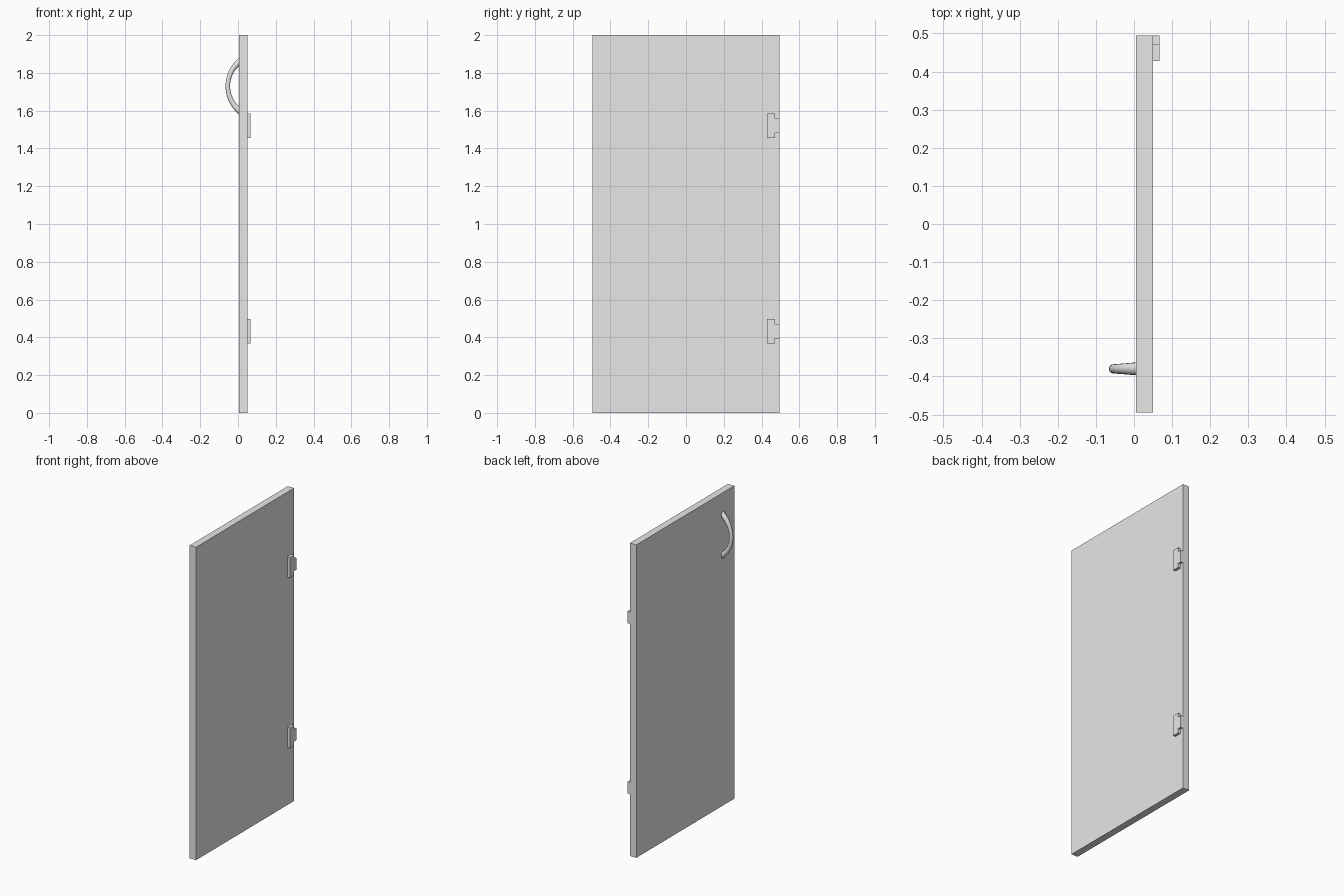
import bpy
import bmesh
from math import asin, cos, sin, pi
from mathutils import Vector

cube = bpy.data.objects.get("Cube")
if cube:
    bpy.data.objects.remove(cube, do_unlink=True)

grey = bpy.data.materials.new("plain grey")
grey.use_nodes = True
grey.diffuse_color = (0.8, 0.8, 0.8, 1)
grey.node_tree.nodes["Principled BSDF"].inputs["Base Color"].default_value = (0.8, 0.8, 0.8, 1)


def add_object(name, bm):
    """Turn a bmesh into a grey object."""
    bmesh.ops.recalc_face_normals(bm, faces=bm.faces)
    mesh = bpy.data.meshes.new(name)
    bm.to_mesh(mesh)
    bm.free()
    mesh.materials.append(grey)
    obj = bpy.data.objects.new(name, mesh)
    bpy.context.collection.objects.link(obj)
    return obj


def extrude_x(name, outline, x0, x1):
    """Extrude a (y, z) outline from x0 to x1."""
    bm = bmesh.new()
    face = bm.faces.new([bm.verts.new((x0, y, z)) for y, z in outline])
    grown = bmesh.ops.extrude_face_region(bm, geom=[face], use_keep_orig=True)
    verts = [v for v in grown["geom"] if isinstance(v, bmesh.types.BMVert)]
    bmesh.ops.translate(bm, verts=verts, vec=(x1 - x0, 0, 0))
    return add_object(name, bm)


# Door panel
W, INNER, OUTER = 0.495, 0.005, 0.05
extrude_x("door_panel", [(-W, 0), (W, 0), (W, 2), (-W, 2)], INNER, OUTER)

# Hinges: a leaf with a narrower knuckle tab towards the door edge
for name, z in (("lower_hinge", 0.432), ("upper_hinge", 1.521)):
    half = [(0.428, 0.065), (0.472, 0.065), (0.472, 0.038), (0.494, 0.038)]
    outline = [(y, z + h) for y, h in half] + [(y, z - h) for y, h in reversed(half)]
    extrude_x(name, outline, OUTER, 0.067)

# Handle: a bowed round bar, thicker where it meets the panel
SAG, HALF, SEGMENTS, SIDES = 0.059, 0.1275, 24, 16
radius = (SAG ** 2 + HALF ** 2) / (2 * SAG)
sweep = asin(HALF / radius) * 1.12
centre = Vector((INNER - SAG + radius, -0.38, 1.73))
bm = bmesh.new()
rings = []
for i in range(SEGMENTS + 1):
    t = 2 * i / SEGMENTS - 1
    out = Vector((-cos(t * sweep), 0, sin(t * sweep)))
    thick = 0.012 + 0.006 * t * t
    ring = []
    for k in range(SIDES):
        a = 2 * pi * k / SIDES
        offset = out * cos(a) + Vector((0, sin(a), 0))
        ring.append(bm.verts.new(centre + out * radius + offset * thick))
    rings.append(ring)
for a, b in zip(rings, rings[1:]):
    for k in range(SIDES):
        n = (k + 1) % SIDES
        bm.faces.new((a[k], a[n], b[n], b[k]))
bm.faces.new(rings[0])
bm.faces.new(rings[-1])
handle = add_object("handle", bm)

bpy.context.view_layer.objects.active = handle
handle.select_set(True)
bpy.ops.object.shade_smooth_by_angle()
